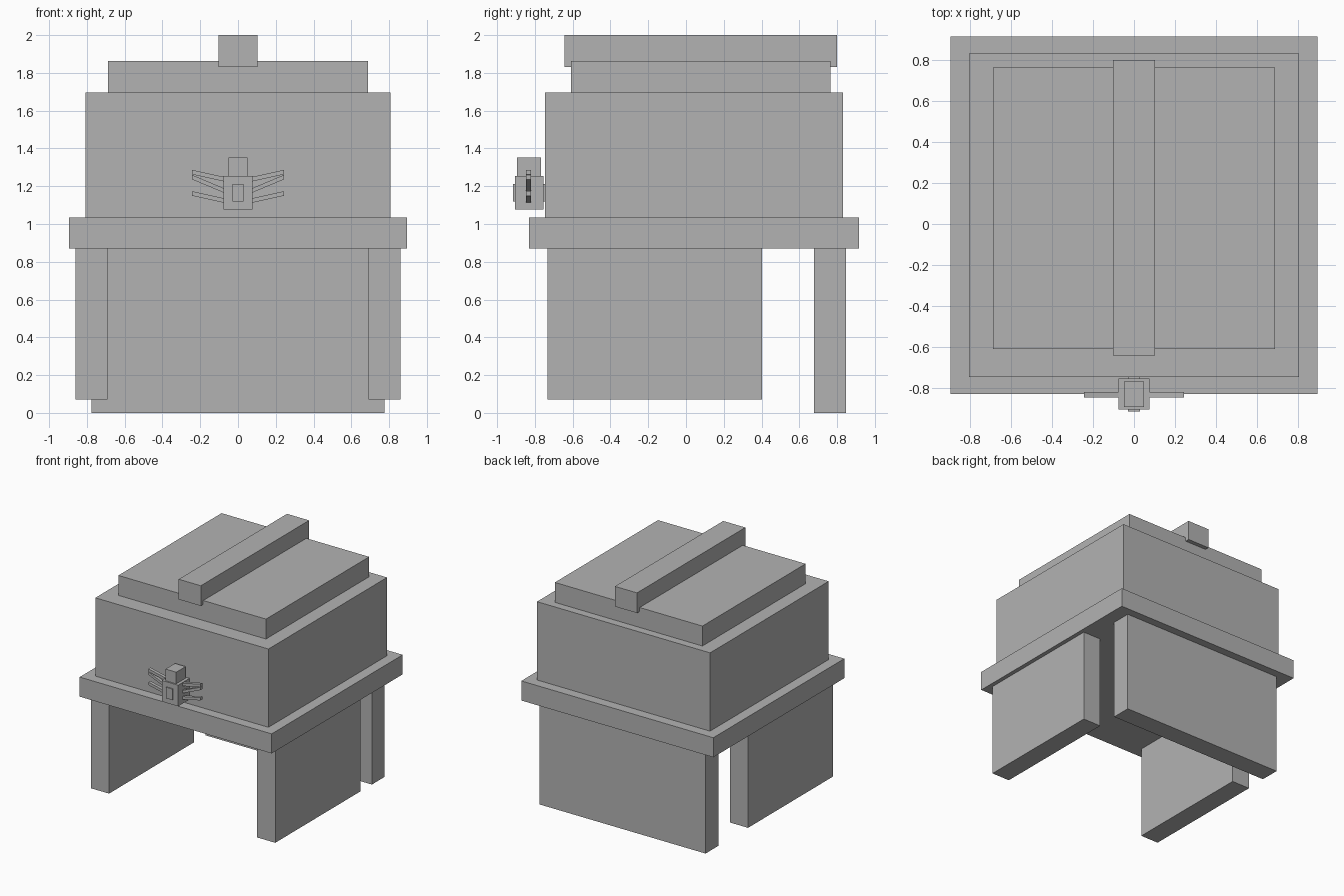
import bpy
import bmesh

cube = bpy.data.objects.get("Cube")
if cube:
    bpy.data.objects.remove(cube, do_unlink=True)

grey = bpy.data.materials.new("plain_grey")
grey.use_nodes = True
colour = (0.45, 0.45, 0.45, 1)
grey.diffuse_color = colour
grey.node_tree.nodes["Principled BSDF"].inputs["Base Color"].default_value = colour


def box(name, x, y, z, slope=0):
    """Box between (min, max) pairs; slope lifts z along x away from the inner end."""
    bm = bmesh.new()
    bmesh.ops.create_cube(bm, size=1)
    inner = min(x, key=abs)
    for v in bm.verts:
        v.co = [r[0] if c < 0 else r[1] for c, r in zip(v.co, (x, y, z))]
        v.co.z += slope * abs(v.co.x - inner)
    mesh = bpy.data.meshes.new(name)
    bm.to_mesh(mesh)
    bm.free()
    mesh.materials.append(grey)
    obj = bpy.data.objects.new(name, mesh)
    bpy.context.collection.objects.link(obj)
    return obj


def centred(name, half, y, z):
    return box(name, (-half, half), y, z)


# Stacked shell
centred("brim", 0.895, (-0.83, 0.915), (0.87, 1.035))
centred("dome", 0.807, (-0.747, 0.832), (1.035, 1.695))
centred("crown", 0.688, (-0.61, 0.764), (1.695, 1.863))
centred("crest", 0.103, (-0.643, 0.80), (1.83, 2.0))

# Hanging guards
centred("back_guard", 0.775, (0.677, 0.846), (0, 0.87))
for side, s in (("left", 1), ("right", -1)):
    box(side + "_guard", sorted((s * 0.69, s * 0.86)), (-0.732, 0.402), (0.07, 0.87))

# Spider ornament on the front
centred("spider_body", 0.076, (-0.906, -0.754), (1.077, 1.255))
centred("spider_head", 0.05, (-0.894, -0.768), (1.255, 1.353))
centred("spider_plate", 0.029, (-0.915, -0.745), (1.12, 1.213))

# Spider legs: root height and rise per unit of reach
for side, s in (("left", 1), ("right", -1)):
    for part, z, slope in (("upper", 1.22, 0.22), ("middle", 1.155, 0.42), ("lower", 1.107, 0.22)):
        box(f"{side}_{part}_spider_leg", sorted((s * 0.05, s * 0.243)),
            (-0.848, -0.82), (z, z + 0.024), slope)
